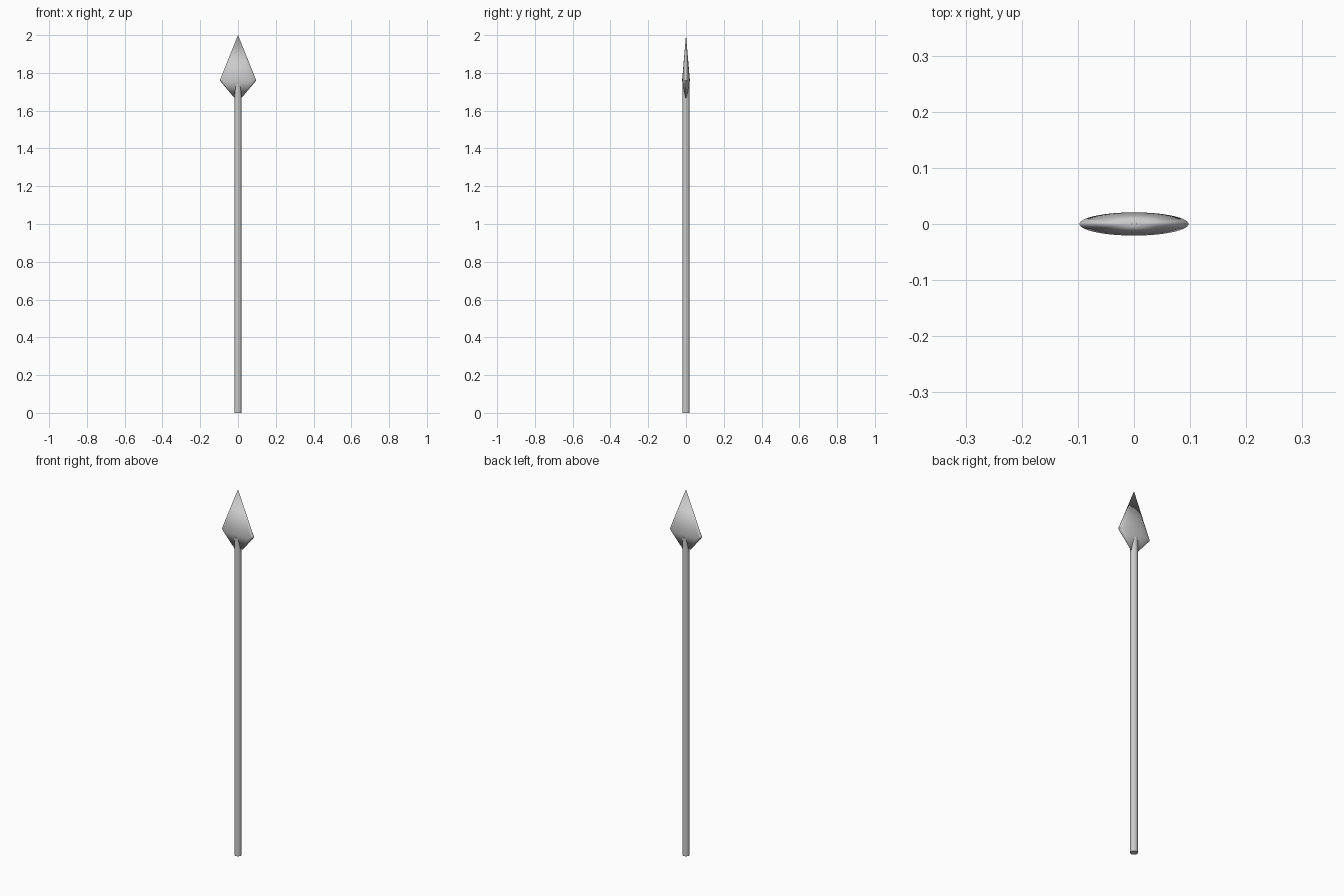
import bpy
import math

if "Cube" in bpy.data.objects:
    bpy.data.objects.remove(bpy.data.objects["Cube"])


def lathe(name, profile, sides, flatten=1.0):
    """Spin (radius, z) points about z, squashing the section along y."""
    verts, faces, rings = [], [], []
    for r, z in profile:
        count = sides if r > 0 else 1
        start = len(verts)
        rings.append([start + i for i in range(count)])
        for i in range(count):
            a = 2 * math.pi * i / sides
            verts.append((r * math.cos(a), r * math.sin(a) * flatten, z))
    for lo, hi in zip(rings, rings[1:]):
        for i in range(sides):
            j = (i + 1) % sides
            quad = [lo[i % len(lo)], lo[j % len(lo)], hi[j % len(hi)], hi[i % len(hi)]]
            faces.append(list(dict.fromkeys(quad)))
    if len(rings[0]) > 1:
        faces.append(rings[0][::-1])
    if len(rings[-1]) > 1:
        faces.append(rings[-1])
    mesh = bpy.data.meshes.new(name)
    mesh.from_pydata(verts, [], faces)
    obj = bpy.data.objects.new(name, mesh)
    bpy.context.collection.objects.link(obj)
    bpy.ops.object.select_all(action='DESELECT')
    obj.select_set(True)
    bpy.context.view_layer.objects.active = obj
    bpy.ops.object.shade_smooth_by_angle(angle=math.radians(30))
    return obj


# Round shaft, ending inside the head
lathe("shaft", [(0.0185, 0.0), (0.0185, 1.74)], 32)

# Flattened head: long blade above, short taper into the shaft below
lathe("spear_head", [(0, 1.645), (0.097, 1.76), (0, 2.0)], 64, flatten=0.213)
